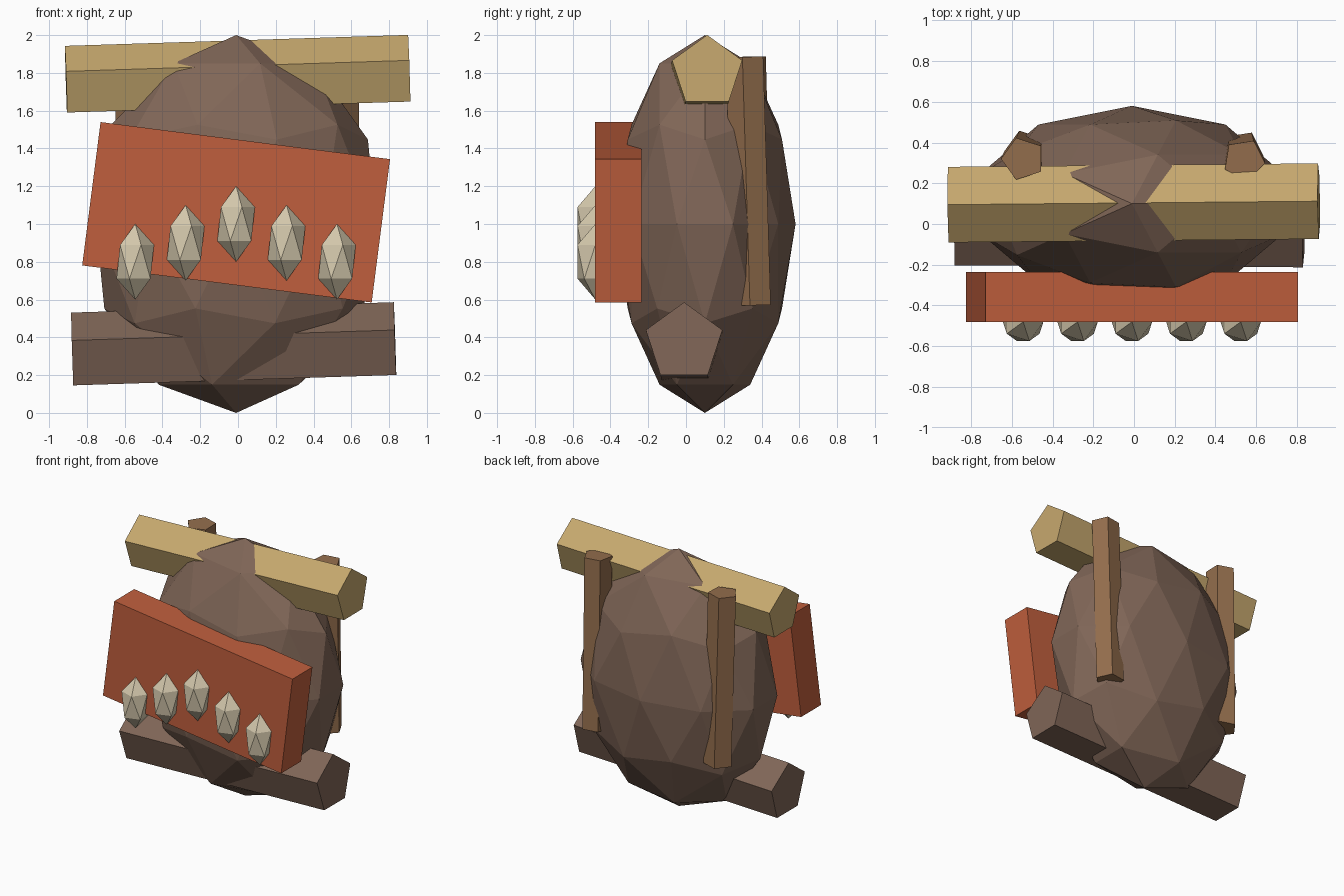
import bpy
from math import radians
from mathutils import Vector, Matrix

cube = bpy.data.objects.get("Cube")
if cube:
    bpy.data.objects.remove(cube, do_unlink=True)


def material(name, rgb):
    """Flat material from 0-255 sRGB values, stored as linear."""
    color = [((c / 255 + 0.055) / 1.055) ** 2.4 for c in rgb] + [1]
    m = bpy.data.materials.new(name)
    m.use_nodes = True
    m.diffuse_color = color
    m.node_tree.nodes["Principled BSDF"].inputs["Base Color"].default_value = color
    return m


bark = material("dark_bark", (128, 102, 87))
pale_wood = material("pale_wood", (198, 168, 110))
post_wood = material("post_wood", (148, 110, 77))
red_clay = material("red_clay", (192, 95, 61))
bone = material("bone", (212, 200, 172))


def finish(name, mat):
    obj = bpy.context.object
    obj.name = obj.data.name = name
    obj.data.materials.append(mat)
    return obj


def faceted_ball(name, mat, center, radii, detail):
    bpy.ops.mesh.primitive_ico_sphere_add(subdivisions=detail, radius=1, location=center)
    obj = finish(name, mat)
    obj.scale = radii
    return obj


def pentagon_beam(name, mat, start, end, radius, side, spin=0):
    """Five-sided prism between two points; one edge faces the side direction."""
    start, end = Vector(start), Vector(end)
    axis = (end - start).normalized()
    edge = Vector(side)
    edge = (edge - axis * edge.dot(axis)).normalized()
    bpy.ops.mesh.primitive_cylinder_add(vertices=5, radius=radius, depth=(end - start).length)
    obj = finish(name, mat)
    # A cylinder's first edge lies on its local +y
    frame = Matrix((edge.cross(axis), edge, axis)).transposed()
    turn = Matrix.Rotation(radians(spin), 4, "Z")
    obj.matrix_world = Matrix.Translation((start + end) / 2) @ frame.to_4x4() @ turn
    return obj


# Large faceted body
faceted_ball("body", bark, (-0.01, 0.1, 1), (0.78, 0.48, 1), 2)

# Crossbeams, each rising slightly towards +x
up = (0, 0, 1)
pentagon_beam("top_beam", pale_wood, (-0.91, 0.095, 1.748), (0.907, 0.112, 1.806), 0.195, up)
pentagon_beam("bottom_beam", bark, (-0.877, 0, 0.318), (0.832, -0.01, 0.373), 0.213, up)

# Back posts, leaning a little
pentagon_beam("left_post", post_wood, (0.53, 0.355, 0.57), (0.54, 0.315, 1.885),
              0.105, (1, 0, 0), -9)
pentagon_beam("right_post", post_wood, (-0.53, 0.355, 0.57), (-0.545, 0.32, 1.885),
              0.108, (-1, 0, 0))

# Tilted front slab
bpy.ops.mesh.primitive_cube_add(size=1, location=(-0.01, -0.358, 1.062),
                                rotation=(0, radians(7.3), 0))
finish("front_slab", red_clay).scale = (1.545, 0.245, 0.765)

# Row of teeth in an arch
for i in range(-2, 3):
    faceted_ball(f"tooth_{i + 3}", bone, (-0.01 + 0.267 * i, -0.48, 1 - 0.1 * abs(i)),
                 (0.111, 0.111, 0.2), 1)
